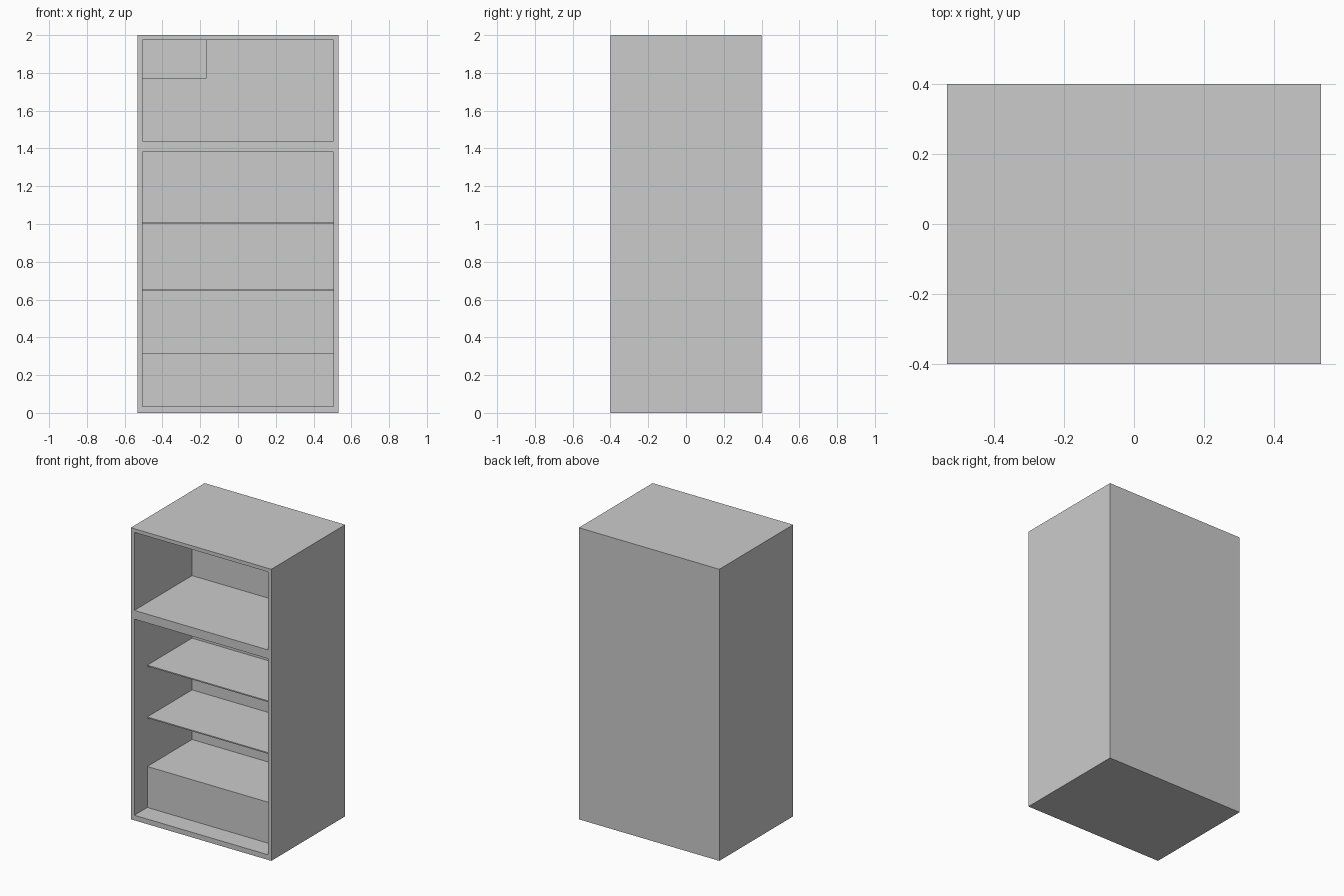
import bpy

if "Cube" in bpy.data.objects:
    bpy.data.objects.remove(bpy.data.objects["Cube"])

W, D, H = 0.533, 0.40, 2.0      # half width, half depth, height
IW, BACK = 0.506, 0.225         # inner half width, inner back wall


def box(name, x0, x1, y0, y1, z0, z1):
    bpy.ops.mesh.primitive_cube_add(
        size=1, location=((x0 + x1) / 2, (y0 + y1) / 2, (z0 + z1) / 2))
    ob = bpy.context.object
    ob.name = name
    ob.scale = (x1 - x0, y1 - y0, z1 - z0)
    bpy.ops.object.transform_apply(location=False, rotation=False, scale=True)
    return ob


def carve(target, cutter):
    mod = target.modifiers.new("carve", 'BOOLEAN')
    mod.operation = 'DIFFERENCE'
    mod.solver = 'EXACT'
    mod.object = cutter
    bpy.context.view_layer.objects.active = target
    bpy.ops.object.modifier_apply(modifier=mod.name)
    bpy.data.objects.remove(cutter, do_unlink=True)


# cabinet with two open compartments
cabinet = box("cabinet", -W, W, -D, D, 0, H)
for z0, z1 in ((0.035, 1.38), (1.44, 1.975)):
    carve(cabinet, box("compartment_cutter", -IW, IW, -D - 0.1, BACK, z0, z1))

# thin shelves in the lower compartment
for i, z in enumerate((0.652, 1.007)):
    box(f"shelf_{i + 1}", -IW, IW, -0.26, BACK, z - 0.004, z + 0.004)

# storage block at the bottom
box("bottom_bin", -IW, IW, -0.26, BACK, 0.035, 0.316)

# small box in the upper back corner
box("corner_box", -IW, -0.168, -0.02, BACK, 1.77, 1.975)
